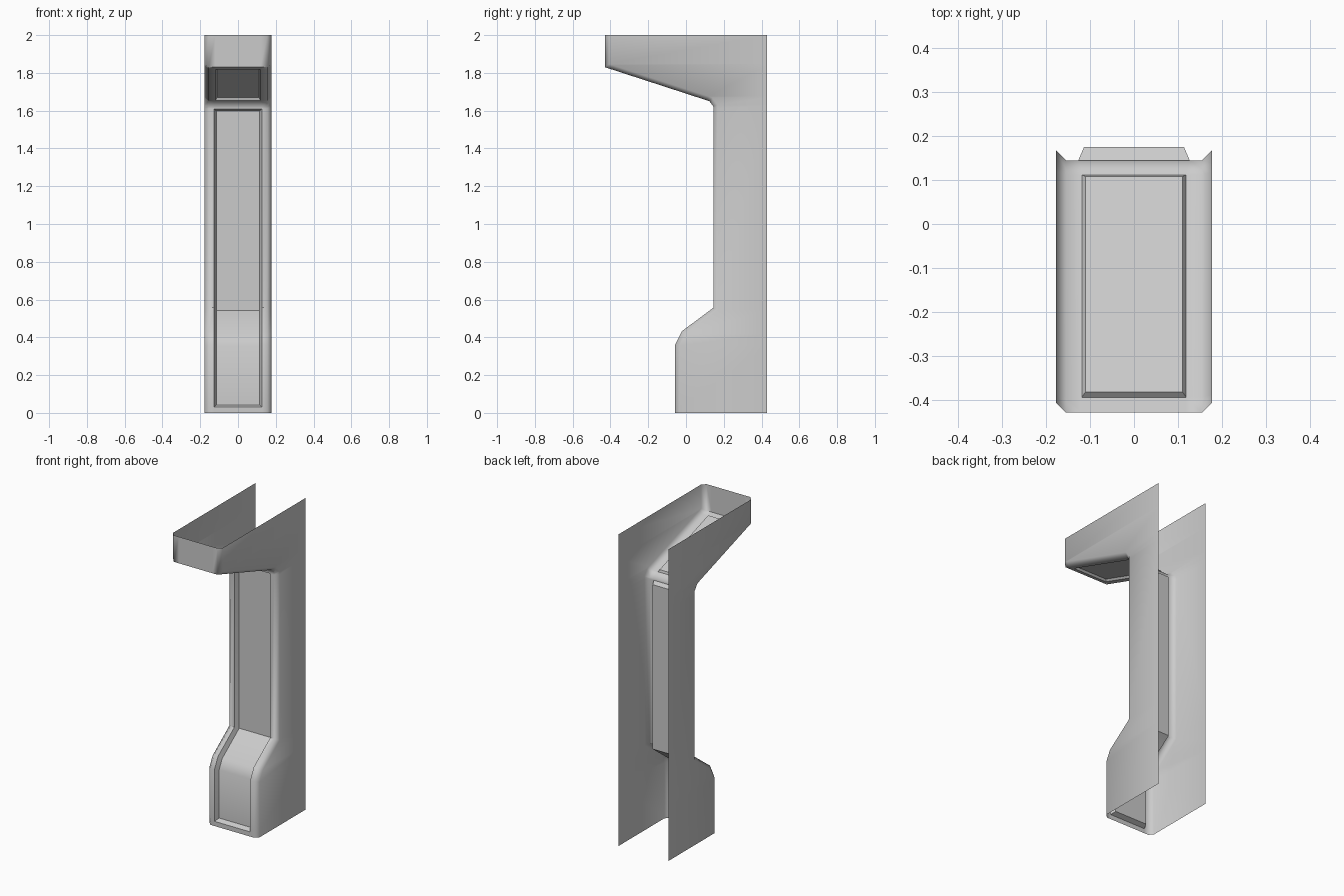
import bpy
from mathutils import Vector

if "Cube" in bpy.data.objects:
    bpy.data.objects.remove(bpy.data.objects["Cube"])

HALF, LIP, BACK, CHAMFER = 0.178, 0.155, 0.43, 0.023
RIM_LOW, RIM_TOP = 0.127, 0.119

# Front profile (y, z), from the floor up to the tip of the overhang
PROFILE = [Vector(p) for p in (
    (-0.058, 0), (-0.058, 0.03), (-0.058, 0.36), (-0.022, 0.432), (0.145, 0.557),
    (0.145, 1.61), (0.145, 1.622), (0.124, 1.65), (0.112, 1.654), (-0.395, 1.819),
    (-0.43, 1.83), (-0.43, 2.0))]
LOW, TOP = (1, 5), (8, 9)      # profile stations spanned by each recess


def offset(pts, d):
    """Mitred offset of a profile towards the inside of the shell."""
    norms = []
    for a, b in zip(pts, pts[1:]):
        t = (b - a).normalized()
        norms.append(Vector((t.y, -t.x)))
    out = []
    for i, p in enumerate(pts):
        n0, n1 = norms[max(i - 1, 0)], norms[min(i, len(norms) - 1)]
        out.append(p + (n0 + n1) * (d / (1 + n0.dot(n1))))
    return out


def make(name, verts, faces):
    me = bpy.data.meshes.new(name)
    me.from_pydata(verts, [], faces)
    ob = bpy.data.objects.new(name, me)
    bpy.context.collection.objects.link(ob)
    bpy.ops.object.select_all(action='DESELECT')
    ob.select_set(True)
    bpy.context.view_layer.objects.active = ob
    bpy.ops.object.shade_smooth_by_angle(angle=0.9)
    return ob


def quad(i, j, n):
    return (i * n + j, i * n + j + 1, (i + 1) * n + j + 1, (i + 1) * n + j)


# Outer shell: open at back, top and bottom, with chamfered front edges
verts, faces = [], []
for i, (p, q) in enumerate(zip(PROFILE, offset(PROFILE, CHAMFER))):
    rim = RIM_LOW if i < 7 else RIM_TOP
    half = [(HALF, BACK, q.y), (HALF, q.x, q.y), (LIP, p.x, p.y), (rim, p.x, p.y)]
    verts += [(-x, y, z) for x, y, z in half] + half[::-1]
for i in range(len(PROFILE) - 1):
    for j in range(7):
        recessed = LOW[0] <= i < LOW[1] or TOP[0] <= i < TOP[1]
        if not (j == 3 and recessed):
            faces.append(quad(i, j, 8))
make("housing_shell", verts, faces)


def recess(name, span, rim, depth, inset):
    """Sunken panel with sloping walls that follows the profile."""
    pts = PROFILE[span[0]:span[1] + 1]
    floor = offset(pts, depth)
    floor[0] += (pts[1] - pts[0]).normalized() * inset
    floor[-1] -= (pts[-1] - pts[-2]).normalized() * inset
    verts, faces = [], []
    for p, f in zip(pts, floor):
        w = rim - inset
        verts += [(-rim, p.x, p.y), (-w, f.x, f.y), (w, f.x, f.y), (rim, p.x, p.y)]
    for i in range(len(pts) - 1):
        faces += [quad(i, j, 4) for j in range(3)]
    e = (len(pts) - 1) * 4
    faces += [(0, 3, 2, 1), (e, e + 1, e + 2, e + 3)]
    make(name, verts, faces)


# Front panel and overhang underside panel
recess("front_panel", LOW, RIM_LOW, 0.03, 0.013)
recess("overhang_panel", TOP, RIM_TOP, 0.013, 0.008)
